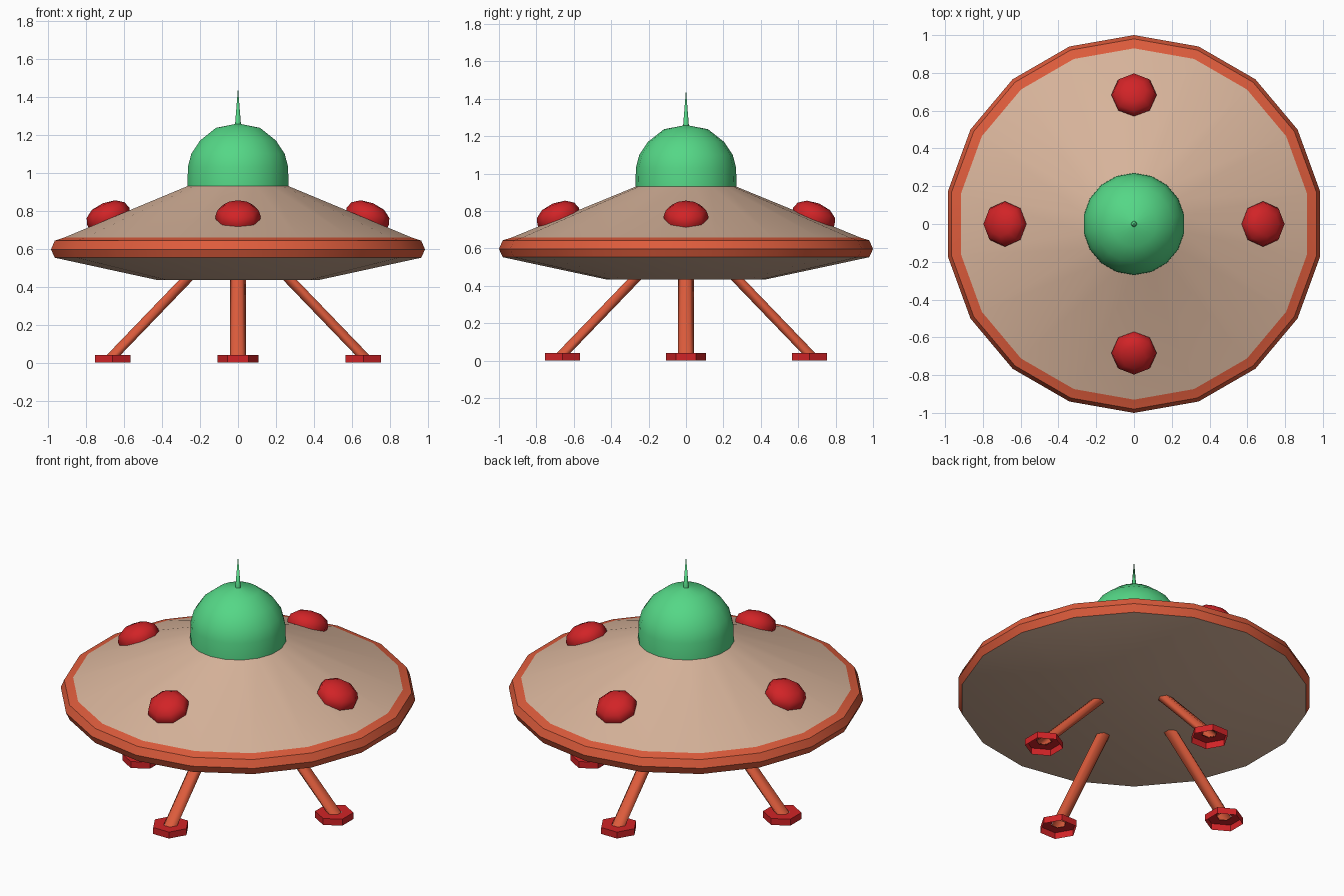
import bpy, math
from mathutils import Matrix, Vector

if "Cube" in bpy.data.objects:
    bpy.data.objects.remove(bpy.data.objects["Cube"])


def material(name, rgb):
    m = bpy.data.materials.new(name)
    m.diffuse_color = (*rgb, 1)
    m.use_nodes = True
    m.node_tree.nodes["Principled BSDF"].inputs["Base Color"].default_value = m.diffuse_color
    return m


TAN = material("warm tan", (0.69, 0.46, 0.33))
ORANGE = material("burnt orange", (0.73, 0.107, 0.045))
RED = material("signal red", (0.64, 0.017, 0.02))
GREEN = material("dome green", (0.09, 0.68, 0.24))


def lathe(name, profile, sides, mats, phase=90, smooth=None, band_mat=None, matrix=None, centres=None):
    """Loft rings of (radius, z) points; radius 0 gives a pole. centres shifts each ring in x."""
    verts, faces, rings, ids = [], [], [], []
    for k, (r, z) in enumerate(profile):
        cx = centres[k] if centres else 0
        n = 1 if r == 0 else sides
        rings.append([len(verts) + i for i in range(n)])
        for i in range(n):
            a = math.radians(phase) + math.tau * i / sides
            verts.append((cx + r * math.cos(a), r * math.sin(a), z))
    for k in range(len(rings) - 1):
        a, b = rings[k], rings[k + 1]
        for i in range(sides):
            j = (i + 1) % sides
            if len(a) == 1:
                f = (a[0], b[j], b[i])
            elif len(b) == 1:
                f = (a[i], a[j], b[0])
            else:
                f = (a[i], a[j], b[j], b[i])
            faces.append(f)
            ids.append(band_mat[k] if band_mat else 0)
    mesh = bpy.data.meshes.new(name)
    mesh.from_pydata(verts, [], faces)
    for m in mats:
        mesh.materials.append(m)
    for p, i in zip(mesh.polygons, ids):
        p.material_index = i
    ob = bpy.data.objects.new(name, mesh)
    bpy.context.collection.objects.link(ob)
    if matrix:
        ob.matrix_world = matrix
    if smooth:
        bpy.ops.object.select_all(action='DESELECT')
        ob.select_set(True)
        bpy.context.view_layer.objects.active = ob
        bpy.ops.object.shade_smooth_by_angle(angle=math.radians(smooth))
    return ob


# Saucer hull with orange rim
lathe("saucer_hull",
      [(0, 0.435), (0.43, 0.435), (0.98, 0.553), (1.0, 0.597), (0.98, 0.643), (0.93, 0.659), (0.265, 0.932)],
      18, [TAN, ORANGE], smooth=25, band_mat=[0, 0, 1, 1, 1, 0])

# Cockpit dome and antenna spike
lathe("cockpit_dome",
      [(0.27, 0.93), (0.268, 1.03), (0.25, 1.1), (0.203, 1.17), (0.118, 1.237), (0.015, 1.257)],
      18, [GREEN], smooth=60)
lathe("antenna", [(0.016, 1.25), (0, 1.45)], 8, [GREEN], smooth=60)

# Four lights, legs and feet, one set per axis direction
for i, side in enumerate(("right", "back", "left", "front")):
    turn = Matrix.Rotation(i * math.pi / 2, 4, 'Z')

    # Hull light tilted to lie on the slope
    tilt = Matrix.Translation((0.68, 0, 0.762)) @ Matrix.Rotation(math.radians(22.5), 4, 'Y')
    lathe(side + "_light",
          [(0.115, -0.02), (0.12, 0.01), (0.108, 0.045), (0.066, 0.074), (0, 0.084)],
          8, [RED], phase=0, smooth=80, matrix=turn @ tilt)

    # Slanted leg with level hexagonal sections
    lathe(side + "_leg", [(0.042, 0.035), (0.042, 0.5)], 6, [ORANGE],
          smooth=80, matrix=turn, centres=[0.66, 0.212])

    # Hexagonal foot, open underneath
    lathe(side + "_foot", [(0.108, 0), (0.108, 0.04), (0.042, 0.04)], 6, [RED],
          matrix=turn @ Matrix.Translation((0.66, 0, 0)))
